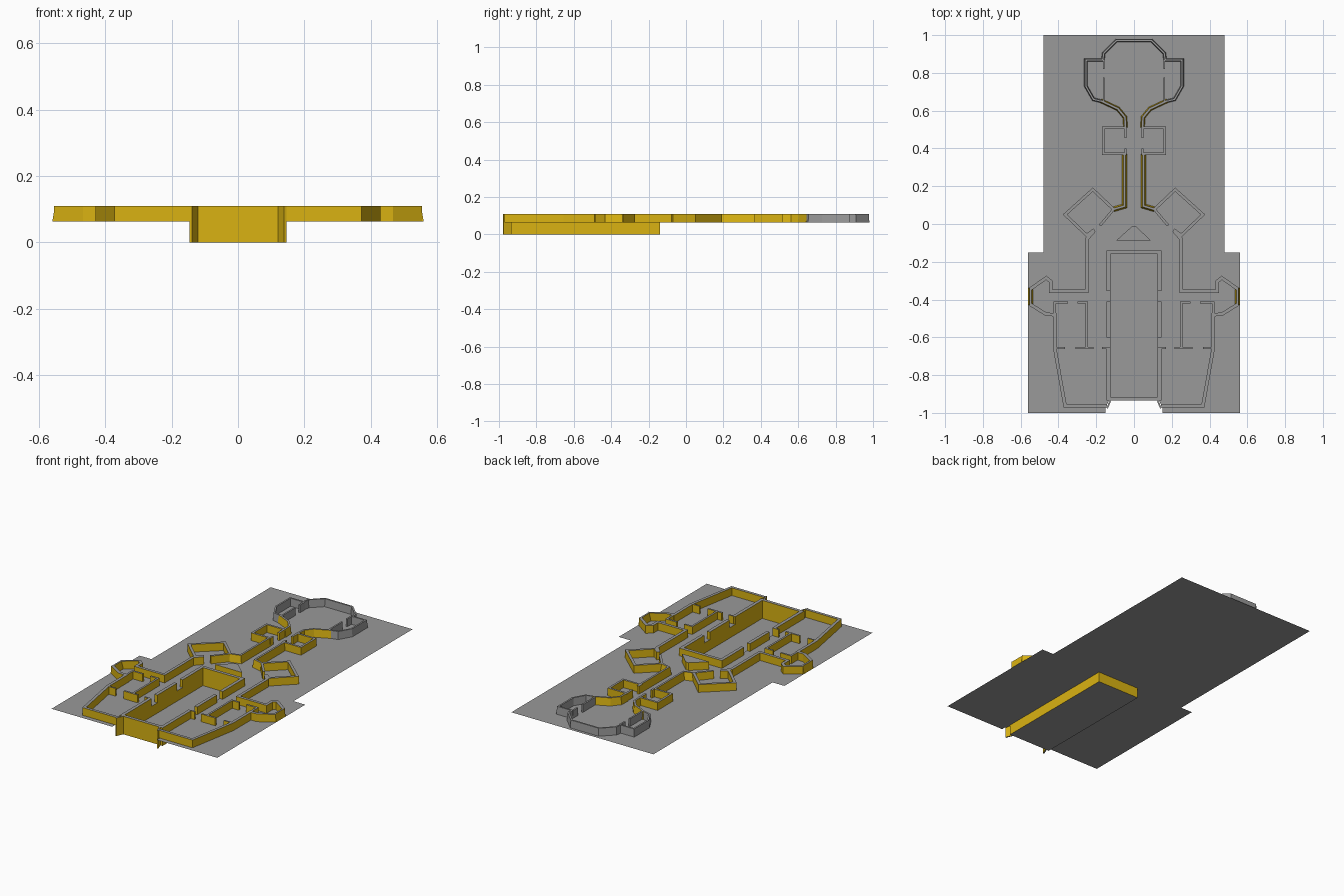
import bpy, bmesh
from mathutils import Vector

if "Cube" in bpy.data.objects:
    bpy.data.objects.remove(bpy.data.objects["Cube"])

FLOOR, TOP = 0.063, 0.11


def material(name, color):
    m = bpy.data.materials.new(name)
    m.use_nodes = True
    m.diffuse_color = color
    m.node_tree.nodes["Principled BSDF"].inputs["Base Color"].default_value = color
    return m


grey = material("stone grey", (0.32, 0.32, 0.32, 1))
gold = material("gold", (0.70, 0.45, 0.006, 1))


def finish(name, bm, all_grey=False):
    # Upright faces are gold, level faces are grey
    bmesh.ops.recalc_face_normals(bm, faces=bm.faces)
    bm.normal_update()
    for f in bm.faces:
        f.material_index = 0 if all_grey or abs(f.normal.z) > 0.95 else 1
    me = bpy.data.meshes.new(name)
    bm.to_mesh(me)
    bm.free()
    me.materials.append(grey)
    me.materials.append(gold)
    ob = bpy.data.objects.new(name, me)
    bpy.context.collection.objects.link(ob)
    return ob


def wall(name, path, width=0.018, top_width=None, closed=False,
         z0=FLOOR, z1=TOP, all_grey=False):
    """Mitred wall along a plan path, optionally thinner at the top."""
    pts = [Vector(p) for p in path]
    n = len(pts)
    bm = bmesh.new()
    rings = []
    for i, p in enumerate(pts):
        dirs = []
        if closed or i > 0:
            dirs.append((p - pts[i - 1]).normalized())
        if closed or i < n - 1:
            dirs.append((pts[(i + 1) % n] - p).normalized())
        sides = [Vector((-d.y, d.x)) for d in dirs]
        mid = sum(sides, Vector((0, 0))).normalized()
        mid /= max(mid.dot(sides[0]), 0.4)
        low, high = mid * width / 2, mid * (top_width or width) / 2
        rings.append([bm.verts.new((*q, z)) for q, z in
                      ((p - low, z0), (p + low, z0), (p + high, z1), (p - high, z1))])
    for i in range(n if closed else n - 1):
        a, b = rings[i], rings[(i + 1) % n]
        for k in range(4):
            j = (k + 1) % 4
            bm.faces.new((a[k], a[j], b[j], b[k]))
    if not closed:
        bm.faces.new(rings[0])
        bm.faces.new(rings[-1])
    return finish(name, bm, all_grey)


def pair(name, path, **options):
    for side, s in (("left", 1), ("right", -1)):
        wall(f"{name}_{side}", [(s * x, y) for x, y in path], **options)


def prism(name, plan, z0, z1):
    bm = bmesh.new()
    base = bm.faces.new([bm.verts.new((x, y, z0)) for x, y in plan])
    new = bmesh.ops.extrude_face_region(bm, geom=[base])["geom"]
    bmesh.ops.translate(bm, vec=(0, 0, z1 - z0),
                        verts=[v for v in new if isinstance(v, bmesh.types.BMVert)])
    finish(name, bm)


def sheet(name, plans, z):
    bm = bmesh.new()
    for plan in plans:
        bm.faces.new([bm.verts.new((x, y, z)) for x, y in plan])
    bmesh.ops.remove_doubles(bm, verts=bm.verts, dist=0.0001)
    finish(name, bm, True)


# Ground plate with a hole for the pit and a notch at the front
half = [(0, 1), (0.48, 1), (0.48, -0.15), (0.56, -0.15), (0.56, -1), (0.15, -1),
        (0.15, -0.97), (0.135, -0.94), (0.135, -0.15), (0, -0.15)]
sheet("ground_plate", [half, [(-x, y) for x, y in reversed(half)]], FLOOR)

# Sunken pit: floor, lower walls and the wall pieces above the ground
P, B, F = 0.135, -0.15, -0.925
sheet("pit_floor", [[(-P, F), (P, F), (P, B), (-P, B)]], 0.0)
wall("pit_sides", [(-P, F), (P, F), (P, B), (-P, B)], width=0.02, closed=True, z0=0, z1=FLOOR)
wall("pit_back_wall", [(-P, -0.355), (-P, B), (P, B), (P, -0.355)], width=0.02)
wall("pit_front_wall", [(-P, -0.655), (-P, F), (P, F), (P, -0.655)], width=0.02)
pair("pit_middle_wall", [(P, -0.41), (P, -0.60)], width=0.02)
pair("pit_front_fin", [(0.124, -0.932), (0.142, -0.976)], width=0.008, z0=0)

# Triangular block behind the pit
prism("triangle_block", [(-0.095, -0.088), (0.09, -0.088), (0.01, -0.012), (-0.01, -0.012)],
      FLOOR, TOP)

# Outer wall round the front rooms up to the side alcoves
pair("outer_wall", [(0.142, -0.962), (0.365, -0.962), (0.42, -0.655), (0.42, -0.48),
                    (0.465, -0.478), (0.55, -0.425)])
pair("alcove_back_wall", [(0.55, -0.345), (0.465, -0.285), (0.44, -0.305), (0.44, -0.355),
                          (0.25, -0.355), (0.25, -0.08), (0.21, -0.035)])
pair("alcove_end_wall", [(0.547, -0.43), (0.547, -0.34)], width=0.026, top_width=0.010)

# Inner room partitions with door gaps
pair("room_side_wall", [(0.30, -0.415), (0.25, -0.415), (0.25, -0.657), (0.31, -0.657)],
     width=0.012)
pair("room_back_wall", [(0.35, -0.415), (0.42, -0.415), (0.42, -0.49)], width=0.012)
pair("room_outer_stub", [(0.365, -0.657), (0.42, -0.657)], width=0.01)
pair("room_door_post", [(0.215, -0.657), (0.25, -0.657)], width=0.012)
pair("pit_door_post", [(0.135, -0.657), (0.17, -0.657)], width=0.01)

# Diamond rooms beside the corridor, with a door facing the pit
pair("diamond_room", [(0.21, -0.03), (0.25, -0.06), (0.365, 0.05), (0.218, 0.182),
                      (0.108, 0.078)], width=0.016)
pair("diamond_door_wall", [(0.108, 0.078), (0.18, -0.008)], width=0.014)

# Corridor
pair("corridor_wall", [(0.108, 0.078), (0.05, 0.095), (0.05, 0.37)],
     width=0.026, top_width=0.012)

# Small square rooms, with doors to the corridor
pair("square_room", [(0.045, 0.40), (0.045, 0.373), (0.163, 0.373), (0.163, 0.51),
                     (0.045, 0.51), (0.045, 0.455)], width=0.013)
pair("corridor_mouth", [(0.045, 0.51), (0.048, 0.565), (0.085, 0.61), (0.175, 0.652)],
     width=0.022, top_width=0.012)

# Back hall in plain grey, with side bays
hall = dict(width=0.017, top_width=0.010, all_grey=True)
bay = [(0.165, 0.648), (0.215, 0.66), (0.255, 0.73), (0.255, 0.868), (0.165, 0.868),
       (0.16, 0.905), (0.092, 0.972)]
wall("back_hall", bay + [(-x, y) for x, y in reversed(bay)], **hall)
pair("bay_partition", [(0.16, 0.65), (0.16, 0.775)], width=0.01, all_grey=True)
pair("bay_door_post", [(0.16, 0.82), (0.16, 0.868)], width=0.01, all_grey=True)
